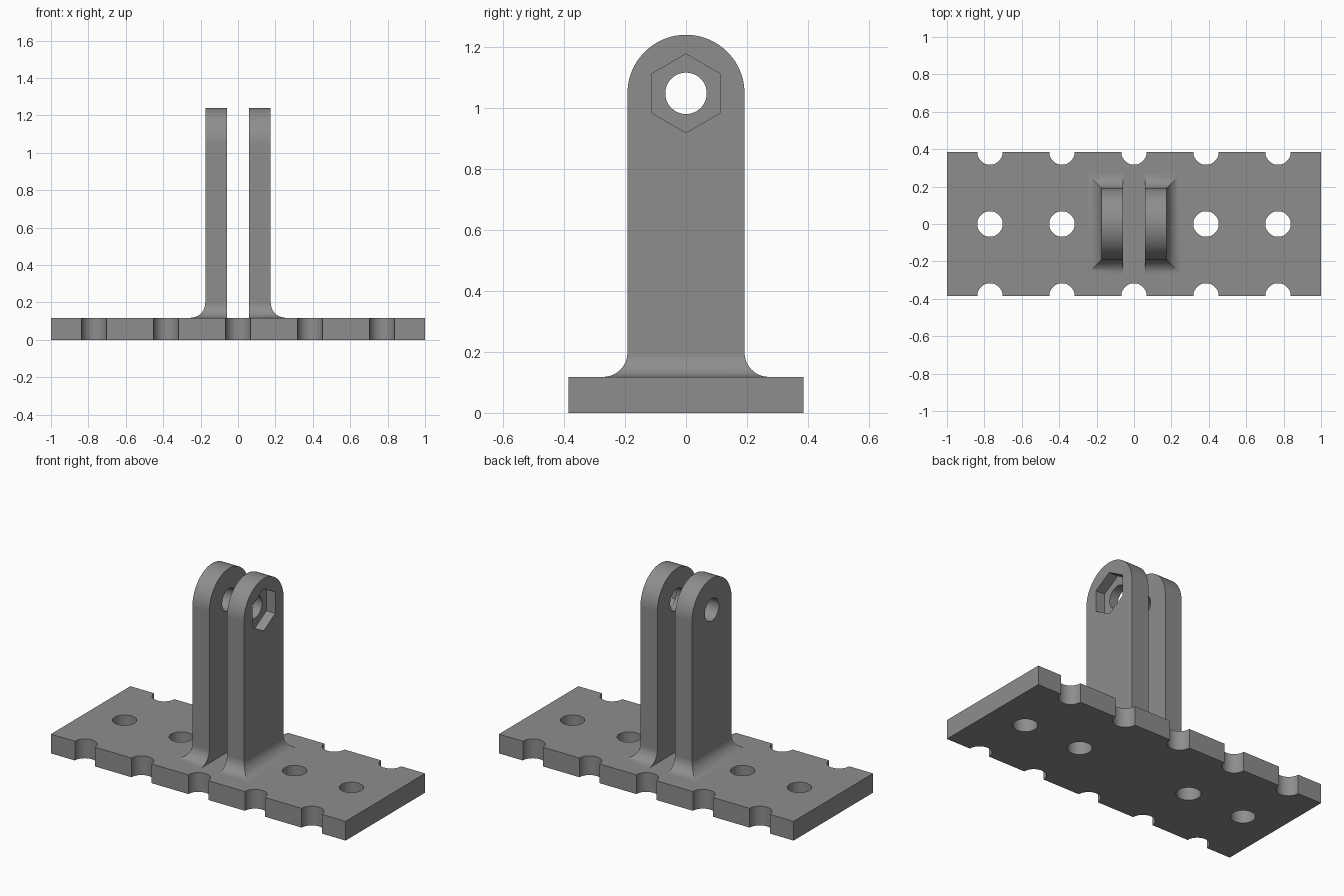
import bpy, bmesh, math
from mathutils import Matrix

if "Cube" in bpy.data.objects:
    bpy.data.objects.remove(bpy.data.objects["Cube"])

BASE_H, HALF_D = 0.118, 0.385        # plate thickness and half depth
ARM_IN, ARM_OUT, ARM_HALF = 0.06, 0.175, 0.192
EYE_Z, HOLE_R, FILLET = 1.048, 0.068, 0.08
PITCH = 0.385                        # spacing of the plate holes

grey = bpy.data.materials.new("mid grey")
grey.diffuse_color = (0.27, 0.27, 0.27, 1)
grey.use_nodes = True
grey.node_tree.nodes["Principled BSDF"].inputs["Base Color"].default_value = grey.diffuse_color


def make_object(name, bm):
    bmesh.ops.recalc_face_normals(bm, faces=bm.faces)
    mesh = bpy.data.meshes.new(name)
    bm.to_mesh(mesh)
    bm.free()
    mesh.materials.append(grey)
    obj = bpy.data.objects.new(name, mesh)
    bpy.context.collection.objects.link(obj)
    return obj


def add_prism(bm, center, radius, length, sides, axis):
    turn = Matrix.Rotation(math.pi / 2, 4, 'Y') if axis == 'X' else Matrix()
    # Roll so a hexagon lying along x has its points towards +y and -y
    roll = Matrix.Rotation(math.pi / 2, 4, 'Z')
    bmesh.ops.create_cone(bm, cap_ends=True, segments=sides, radius1=radius,
                          radius2=radius, depth=length,
                          matrix=Matrix.Translation(center) @ turn @ roll)


def boolean(target, tool, operation):
    mod = target.modifiers.new(operation.lower(), 'BOOLEAN')
    mod.object, mod.operation, mod.solver = tool, operation, 'EXACT'
    bpy.context.view_layer.objects.active = target
    bpy.ops.object.modifier_apply(modifier=mod.name)
    bpy.data.objects.remove(tool)


def arm(name, side):
    # Stacked rectangles: flared foot, straight shank, rounded top
    rings = [(0.05, FILLET)]
    for i in range(11):
        a = math.pi / 2 * i / 10
        rings.append((BASE_H + FILLET * (1 - math.cos(a)), FILLET * (1 - math.sin(a))))
    sections = [(z, ARM_OUT + o, ARM_HALF + o) for z, o in rings]
    for i in range(25):
        a = math.pi / 2 * i / 24
        sections.append((EYE_Z + ARM_HALF * math.sin(a), ARM_OUT, ARM_HALF * math.cos(a)))
    bm = bmesh.new()
    loops = []
    for z, x, y in sections:
        loops.append([bm.verts.new((side * px, py, z)) for px, py in
                      ((ARM_IN, -y), (x, -y), (x, y), (ARM_IN, y))])
    bm.faces.new(loops[0])
    for low, high in zip(loops, loops[1:]):
        for k in range(4):
            n = (k + 1) % 4
            bm.faces.new((low[k], low[n], high[n], high[k]))
    bmesh.ops.remove_doubles(bm, verts=bm.verts, dist=1e-5)
    return make_object(name, bm)


# Base plate
bm = bmesh.new()
bmesh.ops.create_cube(bm, size=1, matrix=Matrix.Translation((0, 0, BASE_H / 2))
                      @ Matrix.Diagonal((2, 2 * HALF_D, BASE_H, 1)))
bracket = make_object("bracket", bm)

# Arms joined to the plate
for side, name in ((-1, "left_arm"), (1, "right_arm")):
    boolean(bracket, arm(name, side), 'UNION')

# Centre holes and edge notches in the plate
bm = bmesh.new()
for i in range(-2, 3):
    for y in (-HALF_D, 0, HALF_D):
        if i or y:
            add_prism(bm, (i * PITCH, y, BASE_H / 2), HOLE_R, 0.4, 48, 'Z')
boolean(bracket, make_object("plate_hole_cutter", bm), 'DIFFERENCE')

# Pin hole through both arms, then the hexagonal nut pocket
bm = bmesh.new()
add_prism(bm, (0, 0, EYE_Z), HOLE_R, 1, 48, 'X')
boolean(bracket, make_object("pin_cutter", bm), 'DIFFERENCE')
bm = bmesh.new()
add_prism(bm, (ARM_OUT + 0.04, 0, EYE_Z), 0.129, 0.2, 6, 'X')
boolean(bracket, make_object("nut_cutter", bm), 'DIFFERENCE')

# Merge coplanar strips and shade the curves smoothly
bm = bmesh.new()
bm.from_mesh(bracket.data)
bmesh.ops.dissolve_limit(bm, angle_limit=math.radians(0.5), verts=bm.verts, edges=bm.edges)
bm.to_mesh(bracket.data)
bm.free()
bracket.select_set(True)
bpy.context.view_layer.objects.active = bracket
bpy.ops.object.shade_smooth_by_angle(angle=math.radians(30))
weighted = bracket.modifiers.new("flat_face_normals", 'WEIGHTED_NORMAL')
weighted.keep_sharp = True
